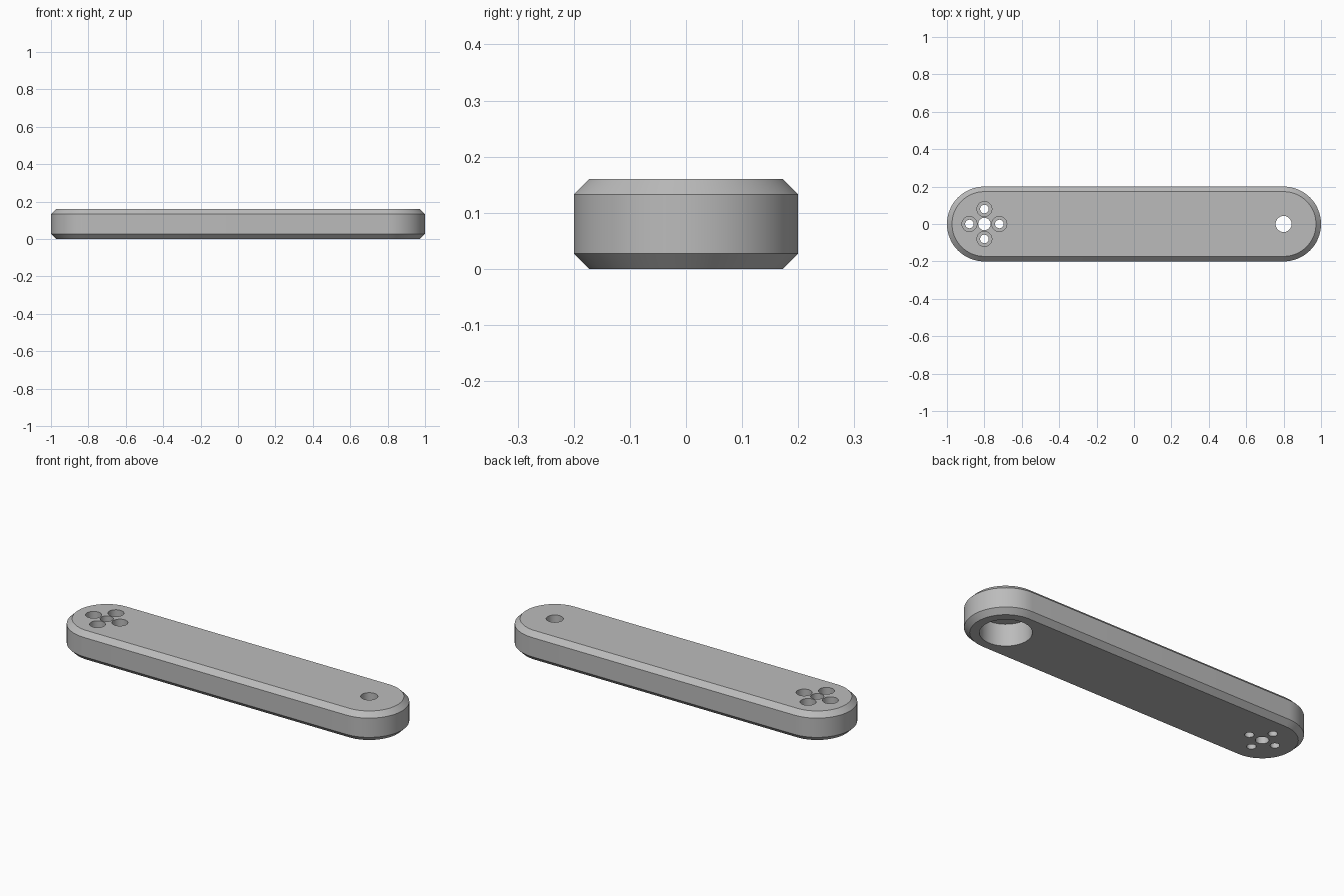
import bpy
import bmesh
from math import cos, sin, pi, radians

cube = bpy.data.objects.get("Cube")
if cube:
    bpy.data.objects.remove(cube, do_unlink=True)

LENGTH, RADIUS, HEIGHT, CHAMFER = 2.0, 0.2, 0.16, 0.027
END = LENGTH / 2 - RADIUS          # centre of each rounded end
SPACING = 0.08                     # mounting hole offset


def stack_rings(bm, x, y, rings, stretch=0.0, half=32):
    """Closed solid from (radius, z) rings, optionally stretched along x."""
    arc = [pi * i / half for i in range(half + 1)]
    outline = [(-pi / 2 + a, stretch) for a in arc]
    outline += [(pi / 2 + a, -stretch) for a in arc]
    if stretch == 0:
        outline = [p for i, p in enumerate(outline) if i not in (half, 2 * half + 1)]
    loops = [[bm.verts.new((x + s + r * cos(a), y + r * sin(a), z))
              for a, s in outline] for r, z in rings]
    n = len(outline)
    for low, high in zip(loops, loops[1:]):
        for i in range(n):
            j = (i + 1) % n
            bm.faces.new((low[i], low[j], high[j], high[i]))
    bm.faces.new(loops[0][::-1])
    bm.faces.new(loops[-1])


def make_object(name, bm):
    bmesh.ops.recalc_face_normals(bm, faces=bm.faces)
    mesh = bpy.data.meshes.new(name)
    bm.to_mesh(mesh)
    bm.free()
    obj = bpy.data.objects.new(name, mesh)
    bpy.context.collection.objects.link(obj)
    return obj


# Bar body with chamfered edges
bm = bmesh.new()
stack_rings(bm, 0, 0, [(RADIUS - CHAMFER, 0), (RADIUS, CHAMFER),
                       (RADIUS, HEIGHT - CHAMFER), (RADIUS - CHAMFER, HEIGHT)], END)
bar = make_object("arm_bar", bm)

# Cutters for all the holes
below, above = -0.05, HEIGHT + 0.05
bm = bmesh.new()
# centre hole at the mounting end
stack_rings(bm, -END, 0, [(0.033, below), (0.033, above)], half=16)
# four counterbored screw holes
seat = HEIGHT - 0.04
for dx, dy in ((1, 0), (-1, 0), (0, 1), (0, -1)):
    stack_rings(bm, -END + dx * SPACING, dy * SPACING,
                [(0.023, below), (0.023, seat), (0.04, seat), (0.04, above)], half=16)
# shaft hole with a wide bearing pocket underneath
pocket = 0.12
stack_rings(bm, END, 0, [(0.127, below), (0.127, pocket),
                         (0.043, pocket), (0.043, above)], half=24)
cutter = make_object("hole_cutter", bm)
cutter.hide_render = True

# Cut the holes
cut = bar.modifiers.new("holes", 'BOOLEAN')
cut.operation = 'DIFFERENCE'
cut.solver = 'EXACT'
cut.object = cutter
bpy.ops.object.select_all(action='DESELECT')
bpy.context.view_layer.objects.active = bar
bar.select_set(True)
bpy.ops.object.modifier_apply(modifier=cut.name)
bpy.data.objects.remove(cutter, do_unlink=True)

# Plain grey finish
grey = bpy.data.materials.new("plain grey")
grey.use_nodes = True
colour = (0.5, 0.5, 0.5, 1)
grey.diffuse_color = colour
grey.node_tree.nodes["Principled BSDF"].inputs["Base Color"].default_value = colour
bar.data.materials.clear()
bar.data.materials.append(grey)
bpy.ops.object.shade_smooth_by_angle(angle=radians(30))
